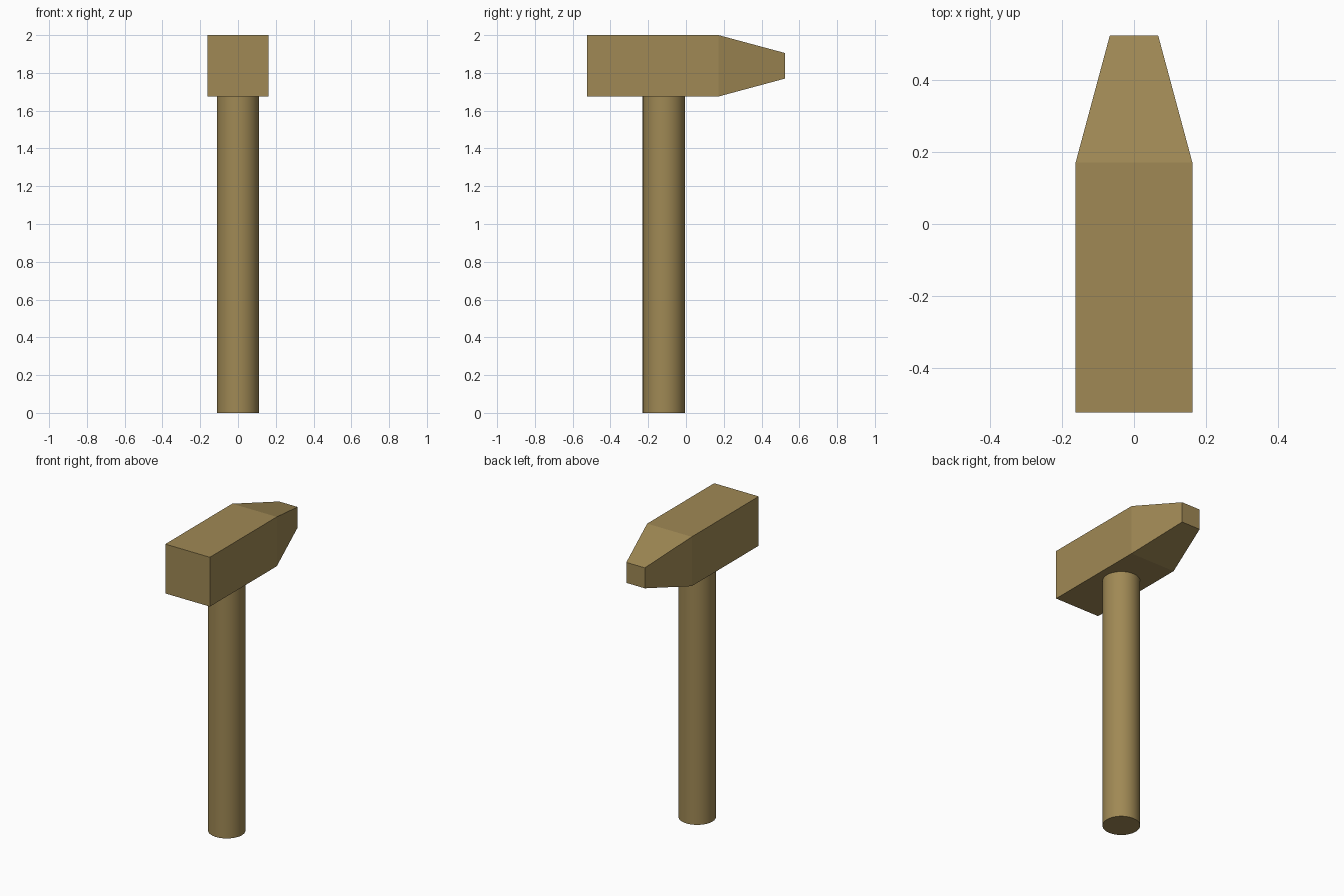
import bpy, bmesh

if "Cube" in bpy.data.objects:
    bpy.data.objects.remove(bpy.data.objects["Cube"])

wood = bpy.data.materials.new("wood")
wood.diffuse_color = (0.35, 0.25, 0.09, 1)
wood.use_nodes = True
wood.node_tree.nodes["Principled BSDF"].inputs["Base Color"].default_value = wood.diffuse_color

HEAD_Z = 1.8375      # head centre line
HANDLE_Y = -0.117    # handle axis

# Hammer head: square sections (y, half size) from face to blunt peen
sections = [(-0.525, 0.1625), (0.172, 0.1625), (0.525, 0.0675)]
bm = bmesh.new()
rings = [[bm.verts.new((sx * h, y, HEAD_Z + sz * h))
          for sx, sz in ((-1, -1), (1, -1), (1, 1), (-1, 1))]
         for y, h in sections]
for a, b in zip(rings, rings[1:]):
    for i in range(4):
        j = (i + 1) % 4
        bm.faces.new((a[i], a[j], b[j], b[i]))
bm.faces.new(rings[0])
bm.faces.new(rings[-1])
bmesh.ops.recalc_face_normals(bm, faces=bm.faces)
mesh = bpy.data.meshes.new("hammer_head")
bm.to_mesh(mesh)
bm.free()
head = bpy.data.objects.new("hammer_head", mesh)
bpy.context.collection.objects.link(head)
mesh.materials.append(wood)

# Round handle, set into the underside of the head
length = HEAD_Z - 0.1625 + 0.005
bpy.ops.mesh.primitive_cylinder_add(vertices=32, radius=0.112, depth=length,
                                    location=(0, HANDLE_Y, length / 2))
handle = bpy.context.object
handle.name = "handle"
handle.data.materials.append(wood)
bpy.ops.object.shade_smooth_by_angle()
